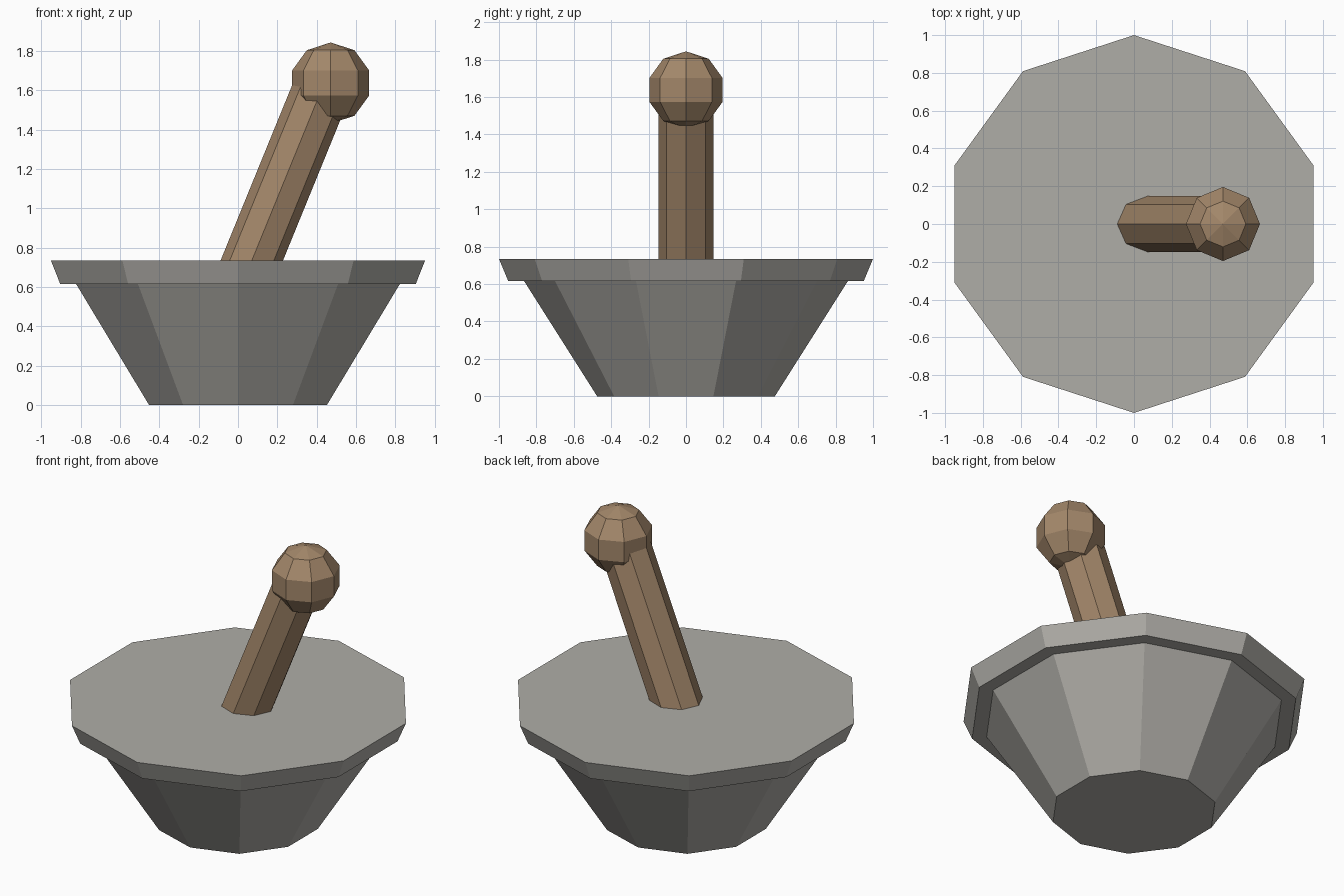
import bpy, bmesh, math
from mathutils import Vector, Matrix

if "Cube" in bpy.data.objects:
    bpy.data.objects.remove(bpy.data.objects["Cube"])


def material(name, rgb):
    m = bpy.data.materials.new(name)
    m.diffuse_color = (*rgb, 1)
    m.use_nodes = True
    m.node_tree.nodes["Principled BSDF"].inputs["Base Color"].default_value = m.diffuse_color
    return m


def finish(name, bm, mat):
    bmesh.ops.recalc_face_normals(bm, faces=bm.faces)
    me = bpy.data.meshes.new(name)
    bm.to_mesh(me)
    bm.free()
    me.materials.append(mat)
    ob = bpy.data.objects.new(name, me)
    bpy.context.collection.objects.link(ob)
    return ob


def lathe(name, profile, sides, start, mat):
    """Closed faceted solid from (radius, z) rings, capped at both ends."""
    bm = bmesh.new()
    rings = []
    for r, z in profile:
        angles = [start + 2 * math.pi * i / sides for i in range(sides)]
        rings.append([bm.verts.new((r * math.cos(a), r * math.sin(a), z)) for a in angles])
    for low, high in zip(rings, rings[1:]):
        for i in range(sides):
            j = (i + 1) % sides
            bm.faces.new((low[i], low[j], high[j], high[i]))
    bm.faces.new(rings[0])
    bm.faces.new(rings[-1])
    return finish(name, bm, mat)


stone = material("grey stone", (0.43, 0.42, 0.39))
wood = material("brown wood", (0.37, 0.245, 0.145))

# Ten-sided bowl with an overhanging rim and a level top
lathe("bowl", [(0.475, 0), (0.865, 0.615), (0.95, 0.615), (1.0, 0.735)],
      10, math.pi / 2, stone)

# Leaning eight-sided handle, running from inside the bowl into the knob
handle = lathe("handle", [(0.147, -0.25), (0.147, 0.94)], 8, 0, wood)
handle.matrix_world = (Matrix.Translation((0.07, 0, 0.735))
                       @ Matrix.Rotation(math.radians(22.2), 4, 'Y'))

# Upright low-poly knob at the end of the handle
bm = bmesh.new()
bmesh.ops.create_uvsphere(bm, u_segments=8, v_segments=5, radius=0.206)
bmesh.ops.translate(bm, verts=bm.verts, vec=Vector((0.471, 0, 1.638)))
finish("knob", bm, wood)
